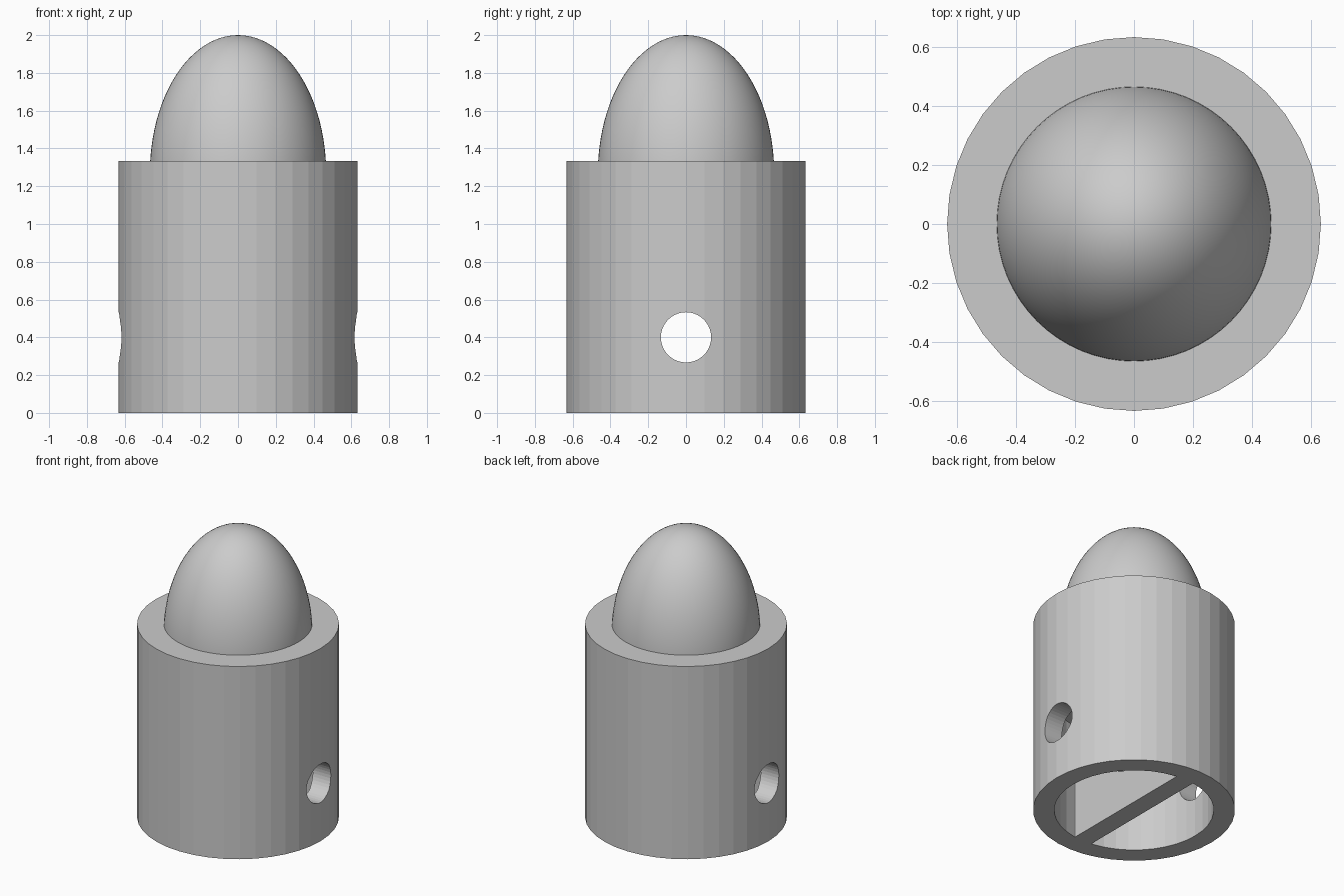
import bpy
import math

if "Cube" in bpy.data.objects:
    bpy.data.objects.remove(bpy.data.objects["Cube"], do_unlink=True)

BODY_R, BODY_H = 0.633, 1.333
BORE_R, BORE_H = 0.5, 0.8
PIN_R, PIN_Z = 0.133, 0.4
PLATE_T = 0.133
DOME_R, DOME_Z = 0.467, 1.267

grey = bpy.data.materials.new("light grey")
grey.use_nodes = True
colour = (0.6, 0.6, 0.6, 1)
grey.diffuse_color = colour
grey.node_tree.nodes["Principled BSDF"].inputs["Base Color"].default_value = colour


def finish(name):
    obj = bpy.context.object
    obj.name = name
    obj.data.materials.append(grey)
    return obj


def cylinder(name, radius, bottom, top, sides):
    bpy.ops.mesh.primitive_cylinder_add(
        vertices=sides, radius=radius, depth=top - bottom,
        location=(0, 0, (bottom + top) / 2))
    return finish(name)


def cut(target, cutter):
    mod = target.modifiers.new("cut", "BOOLEAN")
    mod.operation = "DIFFERENCE"
    mod.solver = "EXACT"
    mod.object = cutter
    bpy.context.view_layer.objects.active = target
    bpy.ops.object.modifier_apply(modifier=mod.name)


# Sleeve with an open bore underneath
sleeve = cylinder("sleeve", BODY_R, 0, BODY_H, 40)
bore = cylinder("bore_cutter", BORE_R, -0.1, BORE_H, 40)
cut(sleeve, bore)

# Web dividing the bore in two
bpy.ops.mesh.primitive_cube_add(size=1, location=(0, 0, BORE_H / 2))
web = finish("dividing_web")
web.dimensions = (PLATE_T, 2 * BORE_R, BORE_H)
bpy.ops.object.transform_apply(location=False, rotation=False, scale=True)

# Cross hole for a pin, through sleeve and web
pin = cylinder("pin_cutter", PIN_R, -1, 1, 40)
pin.rotation_euler.y = math.pi / 2
pin.location.z = PIN_Z
bpy.context.view_layer.update()
for part in (sleeve, web):
    cut(part, pin)
for cutter in (bore, pin):
    bpy.data.objects.remove(cutter, do_unlink=True)

# Egg-shaped dome rising out of the sleeve
bpy.ops.mesh.primitive_uv_sphere_add(segments=64, ring_count=48, radius=1,
                                     location=(0, 0, DOME_Z))
dome = finish("dome")
dome.scale = (DOME_R, DOME_R, 2 - DOME_Z)
bpy.ops.object.transform_apply(location=False, rotation=False, scale=True)

# Keep only the half above the sleeve's inside
bpy.ops.object.mode_set(mode="EDIT")
bpy.ops.mesh.select_all(action="SELECT")
bpy.ops.mesh.bisect(plane_co=(0, 0, BODY_H - 0.05), plane_no=(0, 0, 1),
                    clear_inner=True, use_fill=True)
bpy.ops.object.mode_set(mode="OBJECT")
bpy.ops.object.shade_smooth_by_angle(angle=math.radians(40))
